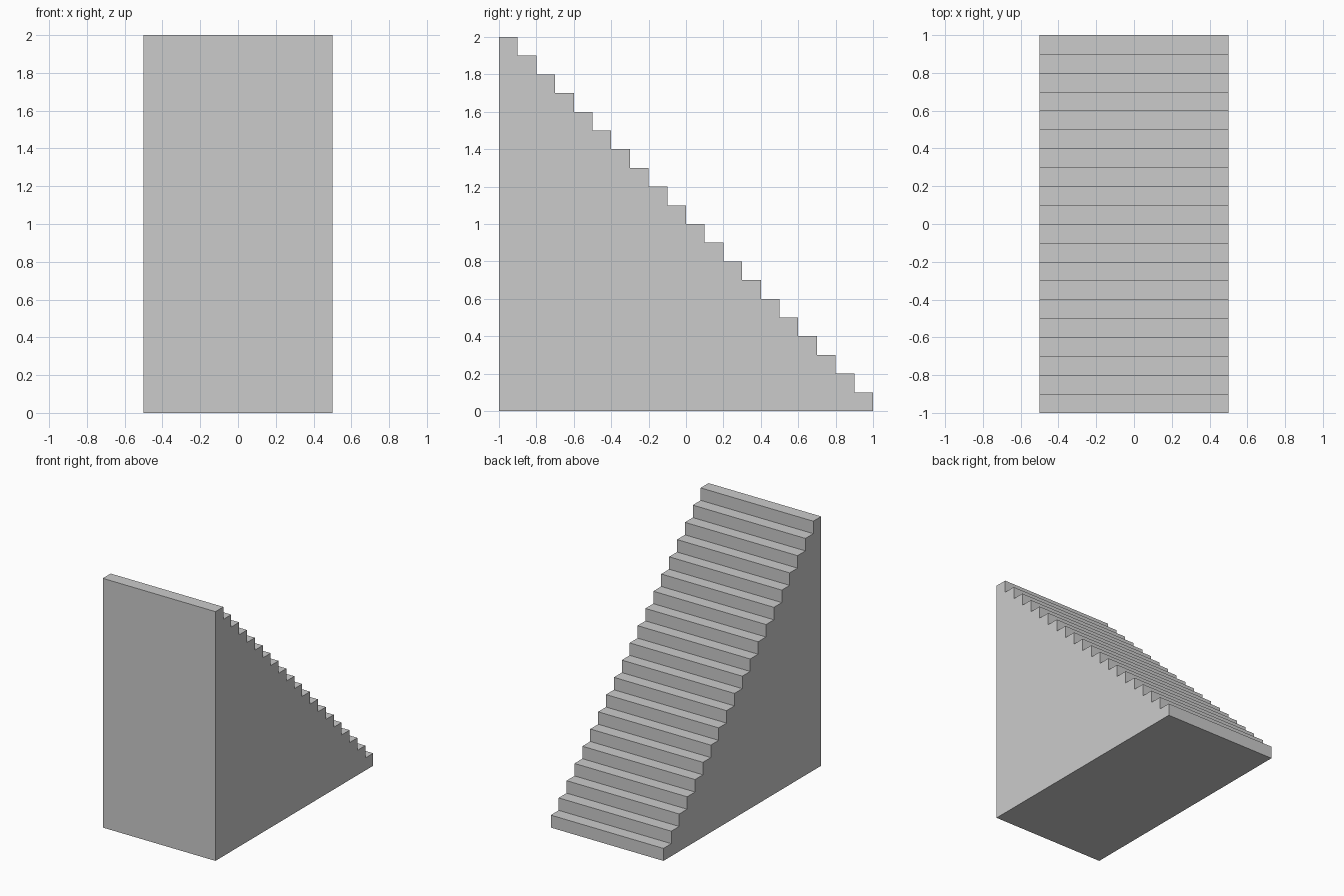
import bpy
import bmesh

if "Cube" in bpy.data.objects:
    bpy.data.objects.remove(bpy.data.objects["Cube"])

STEPS = 20
TREAD = 0.1
RISE = 0.1
WIDTH = 1.0

# Side profile (y, z): base edge, then the steps climbing from back to front
profile = [(-1.0, 0.0), (1.0, 0.0)]
for i in range(STEPS):
    z = (i + 1) * RISE
    profile += [(1.0 - i * TREAD, z), (1.0 - (i + 1) * TREAD, z)]

# Solid staircase: profile extruded across its width
bm = bmesh.new()
side = bm.faces.new([bm.verts.new((-WIDTH / 2, y, z)) for y, z in profile])
extruded = bmesh.ops.extrude_face_region(bm, geom=[side], use_keep_orig=True)
verts = [g for g in extruded["geom"] if isinstance(g, bmesh.types.BMVert)]
bmesh.ops.translate(bm, verts=verts, vec=(WIDTH, 0, 0))
bmesh.ops.recalc_face_normals(bm, faces=bm.faces)

mesh = bpy.data.meshes.new("staircase")
bm.to_mesh(mesh)
bm.free()
bpy.context.collection.objects.link(bpy.data.objects.new("staircase", mesh))
